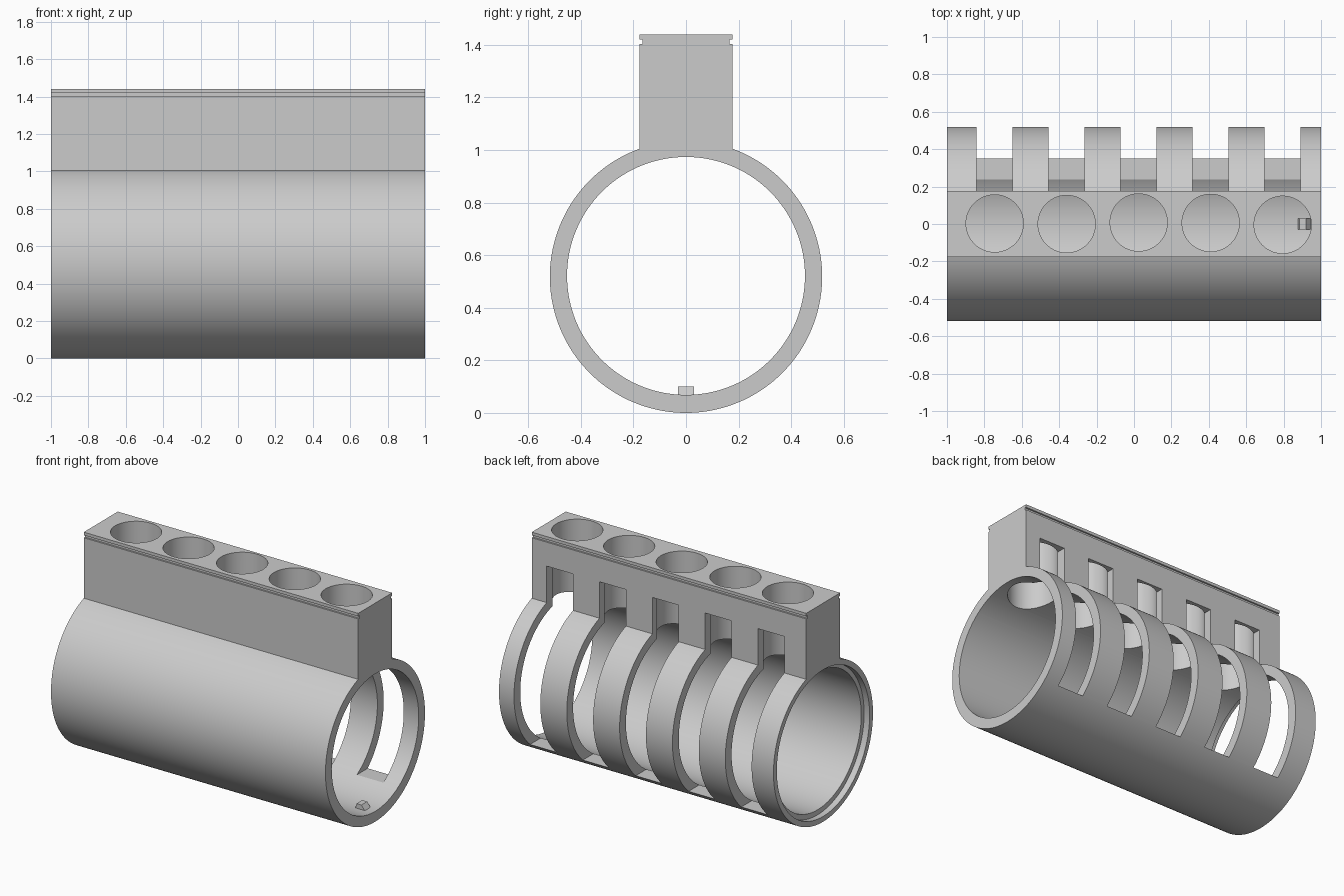
import bpy, bmesh, math
from mathutils import Matrix, Vector

cube = bpy.data.objects.get("Cube")
if cube:
    bpy.data.objects.remove(cube, do_unlink=True)

grey = bpy.data.materials.new("plain grey")
grey.use_nodes = True
colour = (0.6, 0.6, 0.6, 1)
grey.diffuse_color = colour
grey.node_tree.nodes["Principled BSDF"].inputs["Base Color"].default_value = colour

R, AXIS_Z = 0.518, 0.518
BORE_R, BORE_Z = 0.4525, 0.521
HALF, TOP = 0.177, 1.44
HOLES = [(-0.745 + 0.385 * i, dy) for i, dy in enumerate((0.003, 0, 0.008, 0.006, -0.004))]


def finish(name, bm):
    bmesh.ops.recalc_face_normals(bm, faces=bm.faces)
    mesh = bpy.data.meshes.new(name)
    bm.to_mesh(mesh)
    bm.free()
    mesh.materials.append(grey)
    obj = bpy.data.objects.new(name, mesh)
    bpy.context.collection.objects.link(obj)
    return obj


def prism(name, outline, axis, start, end):
    """Extrude a closed outline along x (points y, z) or y (points x, z)."""
    bm = bmesh.new()
    place = (lambda p: (start, *p)) if axis == "x" else (lambda p: (p[0], start, p[1]))
    face = bm.faces.new([bm.verts.new(place(p)) for p in outline])
    new = bmesh.ops.extrude_face_region(bm, geom=[face])["geom"]
    step = Vector((1, 0, 0) if axis == "x" else (0, 1, 0)) * (end - start)
    bmesh.ops.translate(bm, vec=step, verts=[v for v in new if isinstance(v, bmesh.types.BMVert)])
    return finish(name, bm)


def cylinder(name, radius, length, centre, along_x=False):
    bm = bmesh.new()
    turn = Matrix.Rotation(math.pi / 2, 4, "Y") if along_x else Matrix()
    bmesh.ops.create_cone(bm, cap_ends=True, segments=128, radius1=radius, radius2=radius,
                          depth=length, matrix=Matrix.Translation(centre) @ turn)
    return finish(name, bm)


def cut(target, cutter):
    mod = target.modifiers.new("cut", "BOOLEAN")
    mod.operation, mod.solver, mod.object = "DIFFERENCE", "EXACT", cutter
    bpy.context.view_layer.objects.active = target
    bpy.ops.object.modifier_apply(modifier=mod.name)
    bpy.data.objects.remove(cutter, do_unlink=True)


# Body: round sleeve with a grooved block on top, drawn as one section
gap = math.asin(HALF / R)
outline = []
for i in range(129):
    a = gap + (2 * math.pi - 2 * gap) * i / 128
    outline.append((R * math.sin(a), AXIS_Z + R * math.cos(a)))
rail = [(HALF, 1.403), (HALF - 0.011, 1.403), (HALF - 0.011, 1.42), (HALF, 1.42), (HALF, TOP)]
outline += [(-y, z) for y, z in rail] + rail[::-1]
body = prism("sleeve_with_holder_block", outline, "x", -1, 1)

# Main bore, and the wider recess at one end
cut(body, cylinder("bore_cutter", BORE_R, 2.4, (0, 0, BORE_Z), True))
cut(body, cylinder("recess_cutter", 0.483, 0.1, (-1.01, 0, AXIS_Z), True))

# Upright holes, each opened to the back by a tall slot
for x, y in HOLES:
    cut(body, cylinder("hole_cutter", 0.153, 1.0, (x, y, 1.1)))
    w = 0.096
    box = [(x - w, 0.137), (x + w, 0.137), (x + w, 1.245), (x - w, 1.245)]
    cut(body, prism("slot_cutter", box, "y", 0.05, 0.7))

# Locating key inside the open end
key = prism("locating_key", [(0.875, 0.062), (0.95, 0.062), (0.92, 0.1), (0.885, 0.1)],
            "y", -0.03, 0.03)

bpy.ops.object.select_all(action="DESELECT")
body.select_set(True)
bpy.context.view_layer.objects.active = body
bpy.ops.object.shade_smooth_by_angle(angle=math.radians(30))
